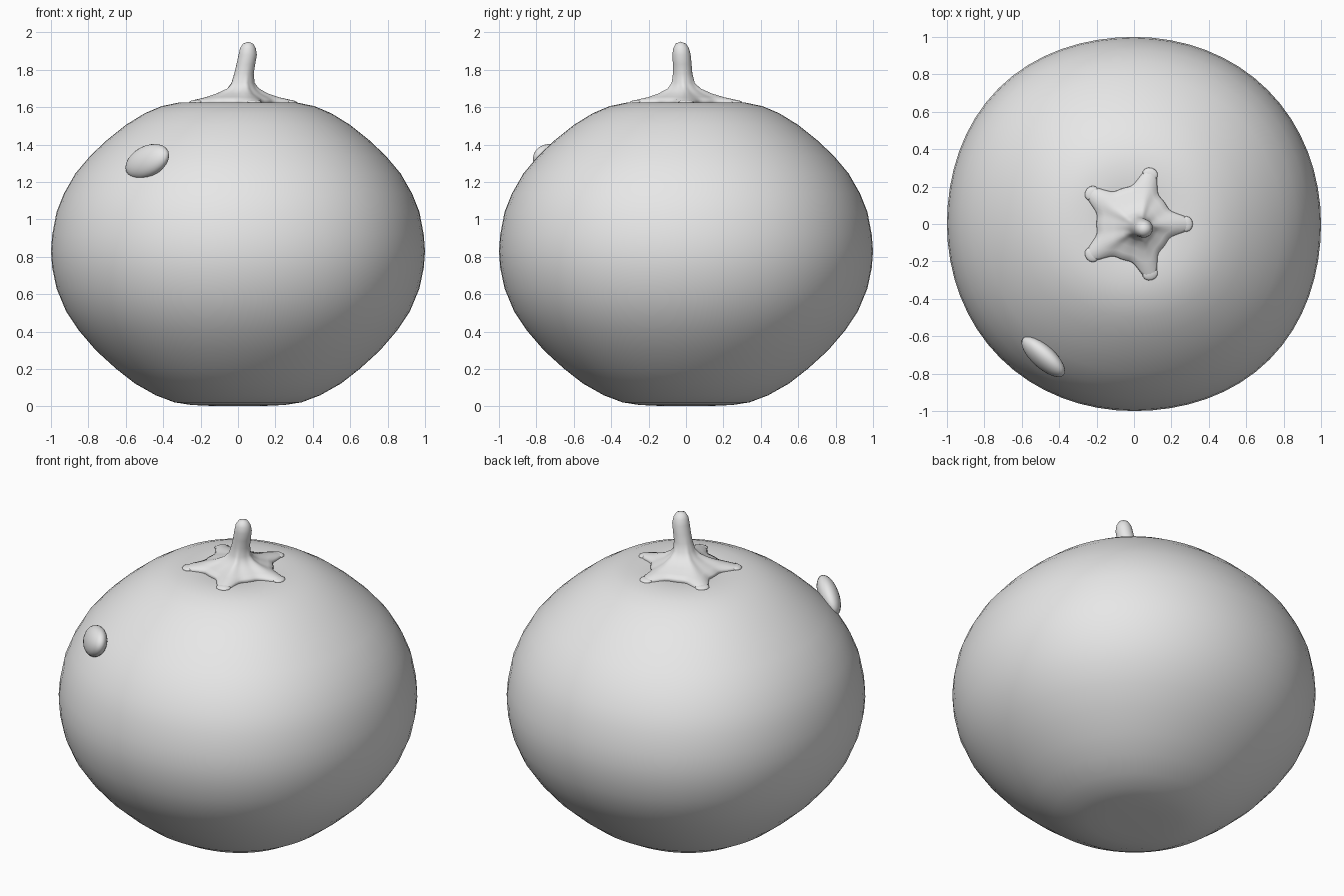
import bpy, bmesh, math
from mathutils import Matrix, Vector

cube = bpy.data.objects.get("Cube")
if cube:
    bpy.data.objects.remove(cube)

grey = bpy.data.materials.new("plain grey")
grey.use_nodes = True
grey.diffuse_color = (0.8, 0.8, 0.8, 1)
grey.node_tree.nodes["Principled BSDF"].inputs["Base Color"].default_value = (0.8, 0.8, 0.8, 1)


def finish(name, bm):
    bmesh.ops.recalc_face_normals(bm, faces=bm.faces)
    for f in bm.faces:
        f.smooth = True
    mesh = bpy.data.meshes.new(name)
    bm.to_mesh(mesh)
    bm.free()
    mesh.materials.append(grey)
    obj = bpy.data.objects.new(name, mesh)
    bpy.context.collection.objects.link(obj)
    return obj


def loft(name, rings, first, last):
    """Skin equal rings of points and close both ends with a fan."""
    bm = bmesh.new()
    rows = [[bm.verts.new(p) for p in ring] for ring in rings]
    n = len(rows[0])
    for a, b in zip(rows, rows[1:]):
        for i in range(n):
            j = (i + 1) % n
            bm.faces.new((a[i], a[j], b[j], b[i]))
    for row, tip in ((rows[0], first), (rows[-1], last)):
        v = bm.verts.new(tip)
        for i in range(n):
            bm.faces.new((row[i], row[(i + 1) % n], v))
    return finish(name, bm)


def angles(n):
    return [2 * math.pi * i / n for i in range(n)]


# Round fruit body: (radius, height) profile, a touch fuller at the back right
profile = [(0.14, 0.003), (0.25, 0.008), (0.34, 0.022), (0.44, 0.06), (0.55, 0.122),
           (0.65, 0.2), (0.76, 0.3), (0.85, 0.405), (0.92, 0.51), (0.97, 0.63),
           (0.993, 0.74), (1, 0.83), (0.993, 0.92), (0.97, 1.04), (0.93, 1.14),
           (0.87, 1.245), (0.79, 1.34), (0.7, 1.425), (0.6, 1.505), (0.5, 1.567),
           (0.41, 1.605), (0.32, 1.624), (0.22, 1.625), (0.12, 1.612)]


def fullness(a):
    return 1 + 0.025 * math.sin(2 * a) ** 2 * (1 if math.cos(a) * math.sin(a) < 0 else 0.5)


loft("fruit_body",
     [[(r * fullness(a) * math.cos(a), r * fullness(a) * math.sin(a), z) for a in angles(64)]
      for r, z in profile],
     (0, 0, 0.005), (0, 0, 1.605))

# Five-pointed calyx flowing up into the stem:
# (valley radius, tip radius, valley height, tip height, centre x, centre y)
sections = [(0.185, 0.3, 1.6, 1.612, 0, 0), (0.2, 0.315, 1.628, 1.627, 0, 0),
            (0.195, 0.29, 1.642, 1.637, 0, 0), (0.165, 0.215, 1.655, 1.653, 0.005, 0),
            (0.12, 0.15, 1.672, 1.673, 0.01, -0.005), (0.08, 0.092, 1.697, 1.7, 0.02, -0.01),
            (0.06, 0.064, 1.73, 1.73, 0.025, -0.015), (0.052, 0.052, 1.78, 1.78, 0.032, -0.018),
            (0.05, 0.05, 1.83, 1.83, 0.042, -0.02), (0.049, 0.049, 1.88, 1.88, 0.052, -0.024),
            (0.042, 0.042, 1.915, 1.915, 0.053, -0.026), (0.027, 0.027, 1.94, 1.94, 0.054, -0.028)]


def star_ring(valley, tip, low, high, cx, cy):
    ring = []
    for a in angles(80):
        k = abs(math.cos(2.5 * a)) ** 6
        r = valley + (tip - valley) * k
        ring.append((cx + r * math.cos(a), cy + r * math.sin(a), low + (high - low) * k))
    return ring


loft("calyx_and_stem", [star_ring(*s) for s in sections], (0, 0, 1.6), (0.054, -0.028, 1.95))

# Small flattened knobs on the calyx tips
for i, a in enumerate(angles(5)):
    bm = bmesh.new()
    place = (Matrix.Translation((0.28 * math.cos(a), 0.28 * math.sin(a), 1.627))
             @ Matrix.Rotation(a, 4, "Z") @ Matrix.Rotation(0.1, 4, "Y"))
    bmesh.ops.create_uvsphere(bm, u_segments=12, v_segments=8, radius=1,
                              matrix=place @ Matrix.Diagonal((0.035, 0.042, 0.012, 1)))
    finish(f"calyx_tip_{i + 1}", bm)

# Flattened oval bead resting on the upper front right
long_axis = Vector((0.11, -0.095, 0.04))
short_axis = Vector((0, 0.035, 0.083))
depth_axis = long_axis.cross(short_axis).normalized() * 0.058
frame = Matrix((long_axis, short_axis, depth_axis)).transposed().to_4x4()
bm = bmesh.new()
bmesh.ops.create_uvsphere(bm, u_segments=24, v_segments=16, radius=1,
                          matrix=Matrix.Translation((-0.485, -0.71, 1.31)) @ frame)
finish("oval_bead", bm)
